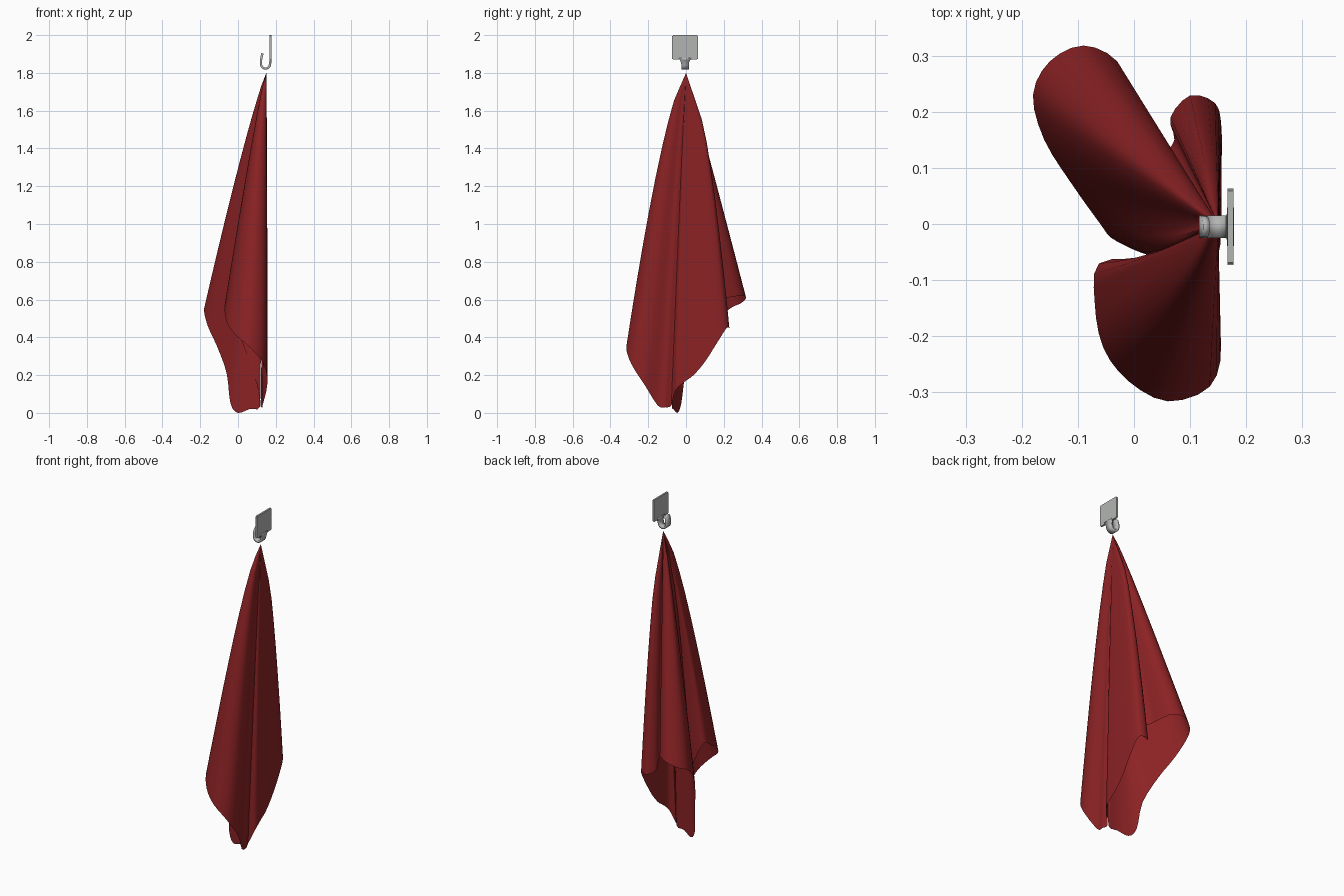
import bpy, bmesh, math
from mathutils import Vector

if "Cube" in bpy.data.objects:
    bpy.data.objects.remove(bpy.data.objects["Cube"])


def material(name, rgb):
    m = bpy.data.materials.new(name)
    m.diffuse_color = (*rgb, 1)
    m.use_nodes = True
    m.node_tree.nodes["Principled BSDF"].inputs["Base Color"].default_value = m.diffuse_color
    return m


red = material("red cloth", (0.26, 0.016, 0.018))
grey = material("grey metal", (0.45, 0.46, 0.45))


def make_object(name, bm, mat, angle):
    bmesh.ops.recalc_face_normals(bm, faces=bm.faces)
    me = bpy.data.meshes.new(name)
    bm.to_mesh(me)
    bm.free()
    me.materials.append(mat)
    ob = bpy.data.objects.new(name, me)
    bpy.context.collection.objects.link(ob)
    bpy.ops.object.select_all(action='DESELECT')
    bpy.context.view_layer.objects.active = ob
    ob.select_set(True)
    bpy.ops.object.shade_smooth_by_angle(angle=math.radians(angle))
    return ob


# Towel: pleated cone from one hanging point to a wavy hem (x, y, z, bulge power)
apex = Vector((0.15, 0, 1.8))
hem = [
    # front pleat, from the wall crease round to its left side
    (0.12, -0.078, 0.04, 0.9), (0.13, -0.11, 0.03, 0.85), (0.13, -0.15, 0.04, 0.8),
    (0.155, -0.22, 0.15, 0.72), (0.135, -0.29, 0.26, 0.7), (0.06, -0.316, 0.35, 0.7),
    (-0.01, -0.28, 0.41, 0.72), (-0.055, -0.22, 0.47, 0.8), (-0.07, -0.14, 0.53, 0.85),
    (-0.062, -0.07, 0.56, 0.9), (0.02, -0.065, 0.38, 0.85), (0.10, -0.08, 0.15, 0.8),
    # hanging tail and front side of the left pleat
    (0.115, -0.074, 0.03, 0.7), (0.06, -0.066, 0.02, 0.6), (0.0, -0.045, 0.0, 0.6),
    (-0.04, -0.025, 0.05, 0.7), (-0.06, 0.0, 0.21, 0.8), (-0.11, 0.07, 0.35, 0.85),
    (-0.16, 0.15, 0.46, 0.85), (-0.18, 0.23, 0.55, 0.87),
    # rounded end and back side of the left pleat
    (-0.15, 0.29, 0.58, 0.92), (-0.09, 0.318, 0.61, 0.97), (-0.03, 0.29, 0.62, 1.0),
    (0.0, 0.22, 0.61, 1.0), (0.015, 0.17, 0.6, 0.95), (0.05, 0.13, 0.58, 0.8),
    # narrow back pleat
    (0.072, 0.15, 0.52, 0.75), (0.065, 0.19, 0.47, 0.65), (0.10, 0.229, 0.45, 0.58),
    (0.145, 0.215, 0.45, 0.55), (0.156, 0.17, 0.38, 0.55),
    # flat part on the wall
    (0.156, 0.10, 0.27, 0.7), (0.156, 0.04, 0.2, 0.8), (0.155, 0.0, 0.17, 0.9),
    (0.15, -0.055, 0.12, 0.9),
]


def rounded(points, steps):
    """Closed smooth curve through the points."""
    out, n = [], len(points)
    for i in range(n):
        p0, p1, p2, p3 = (points[(i + k) % n] for k in (-1, 0, 1, 2))
        for s in range(steps):
            u = s / steps
            out.append([b + 0.5 * u * (c - a + u * (2 * a - 5 * b + 4 * c - d
                        + u * (3 * (b - c) + d - a))) for a, b, c, d in zip(p0, p1, p2, p3)])
    return out


def front_bulge(y, x, t):
    """The left pleat swells forward over the front one above the hem."""
    w = max(0, 1 - abs(y + 0.04) / 0.07)
    return -0.09 * w * t * (1 - t)


hem = rounded(hem, 3)
bm = bmesh.new()
top = bm.verts.new(apex)
rings = []
for t in (0.05, 0.1, 0.18, 0.27, 0.38, 0.5, 0.63, 0.76, 0.88, 1.0):
    ring = []
    for x, y, z, p in hem:
        f = min(t ** p, 2 * t)
        b = front_bulge(y, x, t) if x < 0.118 else 0
        ring.append(bm.verts.new((apex.x + (x - apex.x) * f, y * f + b,
                                  max(0, apex.z + (z - apex.z) * t))))
    rings.append(ring)
n = len(hem)
for i in range(n):
    j = (i + 1) % n
    bm.faces.new((top, rings[0][i], rings[0][j]))
    for a, b in zip(rings, rings[1:]):
        bm.faces.new((a[i], b[i], b[j], a[j]))
make_object("towel", bm, red, 50)

# Wall plate with rounded corners
bm = bmesh.new()
bmesh.ops.create_cube(bm, size=1)
for v in bm.verts:
    v.co = Vector((0.172 + v.co.x * 0.01, -0.005 + v.co.y * 0.136, 1.935 + v.co.z * 0.13))
edges = [e for e in bm.edges if abs(e.verts[0].co.x - e.verts[1].co.x) > 0.005]
bmesh.ops.bevel(bm, geom=edges, offset=0.004, segments=3, affect='EDGES')
make_object("wall_plate", bm, grey, 30)

# Hook: flat strip bent into a J, (x, z, half width)
path = [(0.172, 1.88, 0.034), (0.172, 1.868, 0.027), (0.171, 1.855, 0.021)]
for k in range(9):
    a = -math.pi * k / 8
    path.append((0.1455 + 0.024 * math.cos(a), 1.847 + 0.024 * math.sin(a), 0.02))
path += [(0.122, 1.87, 0.02), (0.126, 1.89, 0.018), (0.128, 1.898, 0.013), (0.129, 1.903, 0.005)]
bm = bmesh.new()
rows = [[bm.verts.new((x, -0.005 + s * w, z)) for s in (-1, 1)] for x, z, w in path]
for a, b in zip(rows, rows[1:]):
    bm.faces.new((a[0], b[0], b[1], a[1]))
hook = make_object("hook", bm, grey, 40)
solid = hook.modifiers.new("thickness", 'SOLIDIFY')
solid.thickness = 0.012
solid.offset = 0
